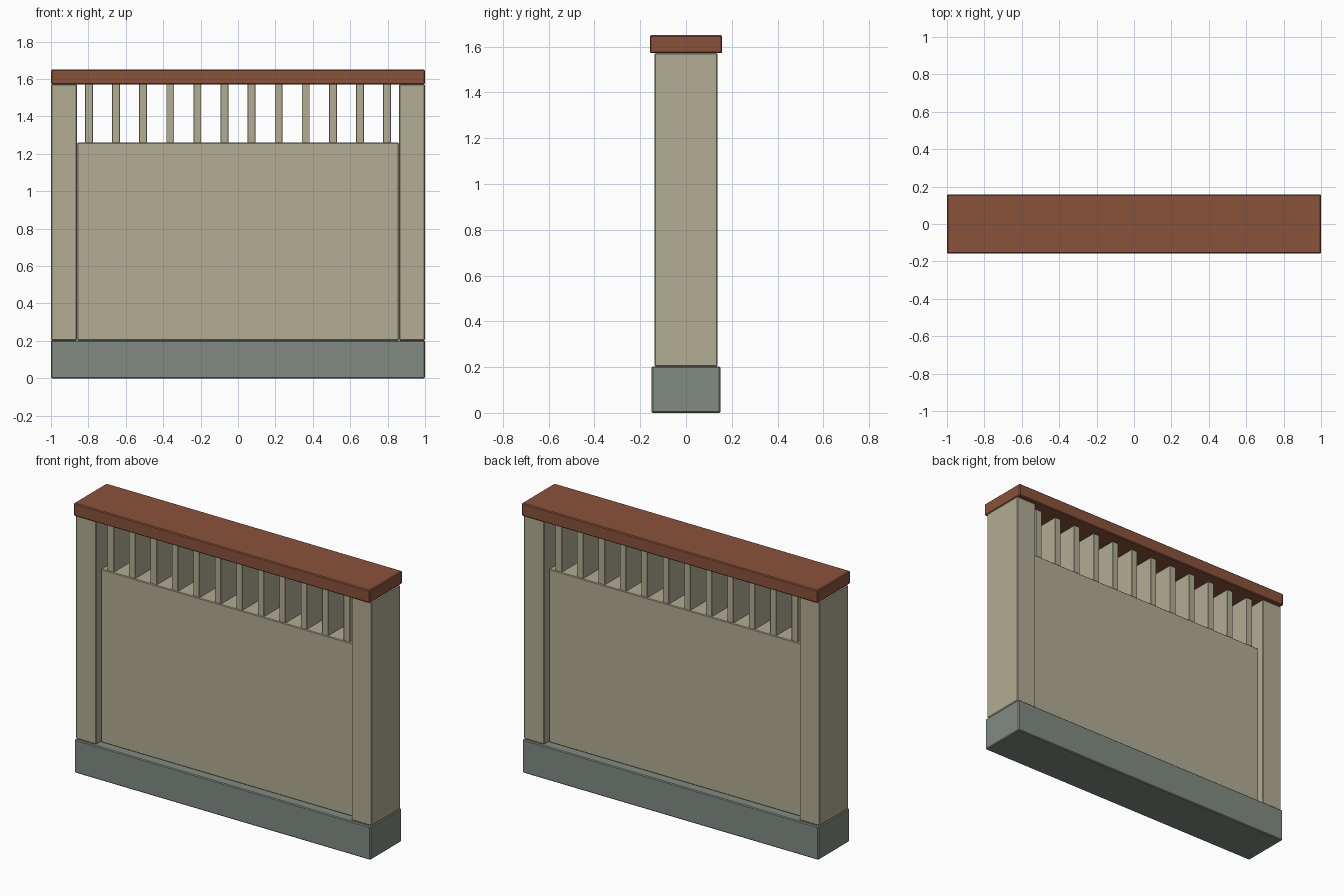
import bpy

if "Cube" in bpy.data.objects:
    bpy.data.objects.remove(bpy.data.objects["Cube"])


def material(name, srgb):
    """Flat colour given as 0-255 sRGB, stored as linear values."""
    lin = [((c / 255 + 0.055) / 1.055) ** 2.4 for c in srgb]
    m = bpy.data.materials.new(name)
    m.diffuse_color = (*lin, 1)
    m.use_nodes = True
    m.node_tree.nodes["Principled BSDF"].inputs["Base Color"].default_value = m.diffuse_color
    return m


def box(name, x, y, z, mat, bevel=0.005):
    """Bevelled box from (min, max) ranges, y given as half depth."""
    bpy.ops.mesh.primitive_cube_add(
        size=1, location=((x[0] + x[1]) / 2, 0, (z[0] + z[1]) / 2))
    ob = bpy.context.object
    ob.name = name
    ob.scale = (x[1] - x[0], 2 * y, z[1] - z[0])
    bpy.ops.object.transform_apply(location=False, rotation=False, scale=True)
    ob.data.materials.append(mat)
    mod = ob.modifiers.new("edge_bevel", 'BEVEL')
    mod.width = bevel
    mod.segments = 1
    return ob


plaster = material("tan_plaster", (179, 173, 148))
tile = material("red_brown_cap", (138, 82, 59))
stone = material("grey_green_stone", (129, 139, 130))

# Stone footing and coping
box("base", (-1, 1), 0.15, (0, 0.203), stone)
box("cap", (-1, 1), 0.158, (1.572, 1.65), tile)

# End posts
for side, x in (("left", (-1, -0.862)), ("right", (0.862, 1))):
    box(side + "_post", x, 0.138, (0.203, 1.572), plaster)

# Recessed wall panel
box("wall_panel", (-0.86, 0.86), 0.095, (0.203, 1.26), plaster, 0.004)

# Row of upright slats in the opening
COUNT, PITCH, HALF = 12, 0.145, 0.021
for i in range(COUNT):
    cx = (i - (COUNT - 1) / 2) * PITCH
    box(f"slat_{i + 1}", (cx - HALF, cx + HALF), 0.091, (1.259, 1.573), plaster, 0.002)
